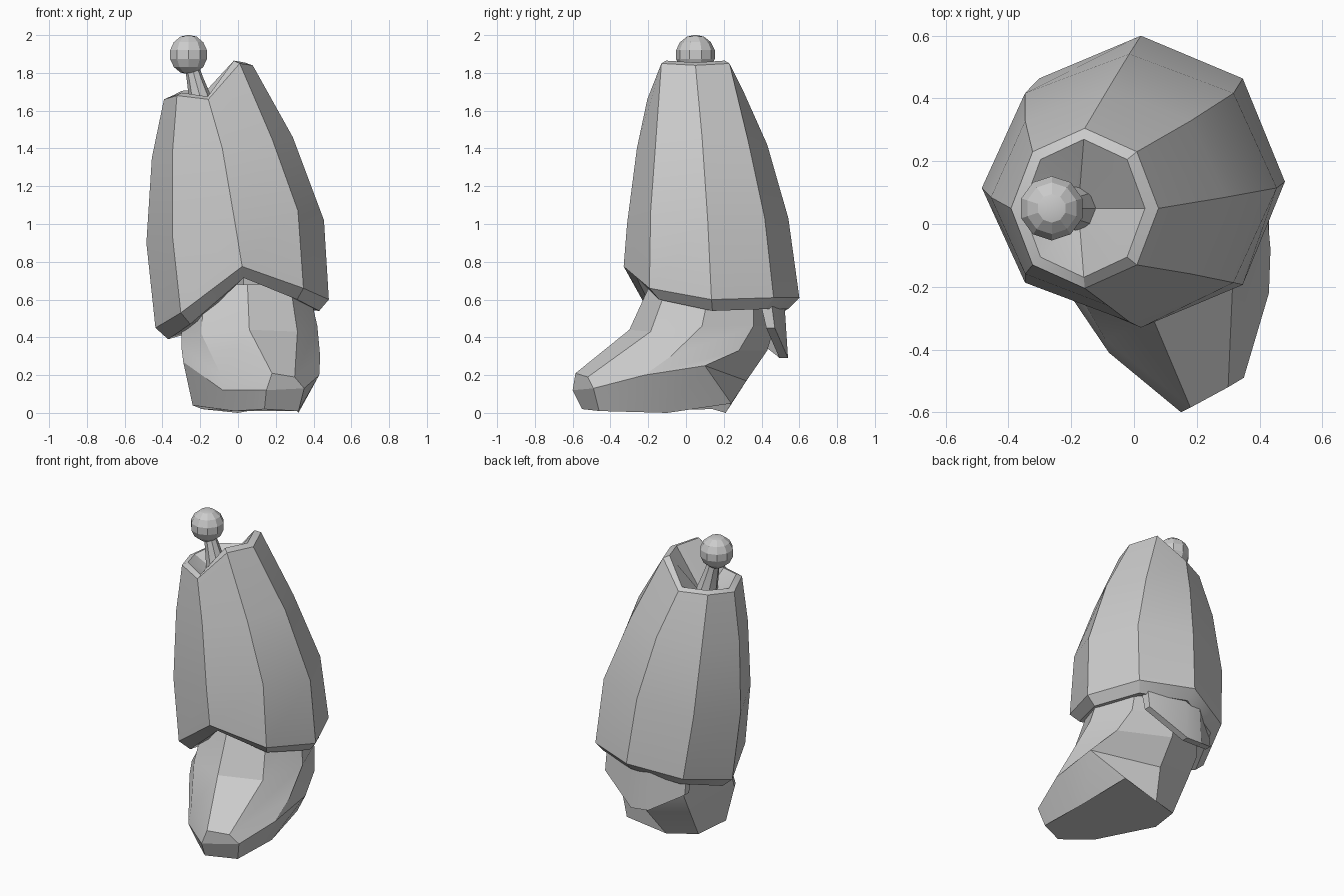
import bpy, bmesh
from math import sin, cos, pi, radians
from mathutils import Vector

if "Cube" in bpy.data.objects:
    bpy.data.objects.remove(bpy.data.objects["Cube"])


def finish(bm, name, angle=30):
    bmesh.ops.recalc_face_normals(bm, faces=bm.faces)
    me = bpy.data.meshes.new(name)
    bm.to_mesh(me)
    bm.free()
    ob = bpy.data.objects.new(name, me)
    bpy.context.collection.objects.link(ob)
    bpy.ops.object.select_all(action='DESELECT')
    ob.select_set(True)
    bpy.context.view_layer.objects.active = ob
    bpy.ops.object.shade_smooth_by_angle(angle=radians(angle))
    return ob


def octagon(cx, cy, rx, ry, zs):
    # eight points: right, back-right, back ... front-right
    return [(cx + rx * cos(k * pi / 4), cy + ry * sin(k * pi / 4), z)
            for k, z in enumerate(zs)]


def loft(name, rings, angle=30):
    bm = bmesh.new()
    vs = [[bm.verts.new(p) for p in r] for r in rings]
    n = len(vs[0])
    for a, b in zip(vs, vs[1:]):
        for i in range(n):
            j = (i + 1) % n
            bm.faces.new((a[i], a[j], b[j], b[i]))
    for end in (vs[0], vs[-1]):
        bm.faces.new(end)
    return finish(bm, name, angle)


# Trouser shell: hollow octagonal tube leaning left, notched hem and waist
hem = [.60, .61, .61, .54, .45, .53, .775, .66]
waist = [1.84, 1.85, 1.70, 1.69, 1.66, 1.68, 1.66, 1.85]
loft("trouser_leg", [
    octagon(.03, .13, .27, .28, [.85] * 8),
    octagon(.03, .14, .33, .33, [z - .04 for z in hem]),
    octagon(.03, .14, .40, .40, [z - .06 for z in hem]),
    octagon(.022, .135, .459, .465, hem),
    octagon(-.015, .115, .47, .427, [1.02, 1.03, 1.03, .95, .90, .94, 1.0, 1.07]),
    octagon(-.083, .085, .373, .345, [1.46, 1.44, 1.42, 1.38, 1.35, 1.38, 1.40, 1.45]),
    octagon(-.157, .05, .235, .255, waist),
    octagon(-.16, .05, .195, .22, [z + .015 for z in waist]),
    octagon(-.175, .05, .03, .03, [1.60] * 8),
])

# Boot: sole, widest line, instep and ankle, turned outwards
sole = [(.32, -.10, .0), (.27, .24, .05), (.0, .21, .0), (-.19, .14, .02),
        (-.24, -.08, .04), (-.02, -.40, .01), (.14, -.55, .02), (.32, -.46, .01)]
widest = [(.43, -.22, .20), (.43, .10, .25), (.06, .32, .17), (-.21, .26, .22),
          (-.29, -.10, .27), (-.08, -.41, .12), (.15, -.60, .12), (.35, -.49, .13)]
toe_cap = [(.435, -.08, .30), (.37, .28, .33), (.06, .43, .33), (-.22, .33, .34),
           (-.30, -.06, .35), (-.09, -.37, .20), (.18, -.585, .21), (.30, -.52, .19)]
loft("boot", [
    sole, widest, toe_cap,
    octagon(.06, .085, .36, .385, [.46, .46, .46, .46, .46, .42, .44, .43]),
    octagon(.05, .13, .32, .32, [.68] * 8),
], 20)

# Cuff flap hanging at the back, pointed at its middle
flap = []
for x, y, low in [(.27, .47, .45), (.03, .54, .29), (-.09, .53, .30), (-.27, .40, .40)]:
    top = .60 if x > -.2 else .52
    flap.append([(x, y, low), (x, y - .02, top), (x, y - .08, top), (x, y - .045, low)])
loft("cuff_flap", flap, 20)

# Ball joint
ball = Vector((-.262, .05, 1.897))
bm = bmesh.new()
bmesh.ops.create_uvsphere(bm, u_segments=10, v_segments=7, radius=.105)
bmesh.ops.translate(bm, vec=ball, verts=bm.verts)
finish(bm, "joint_ball", 20)

# Stem flaring from the ball down into the waist
foot = Vector((-.175, .05, 1.58))
rings = []
for t, r in [(.1, .035), (.4, .045), (.7, .06), (1, .078)]:
    c = ball.lerp(foot, t)
    rings.append(octagon(c.x, c.y, r, r, [c.z] * 8))
loft("joint_stem", rings)
